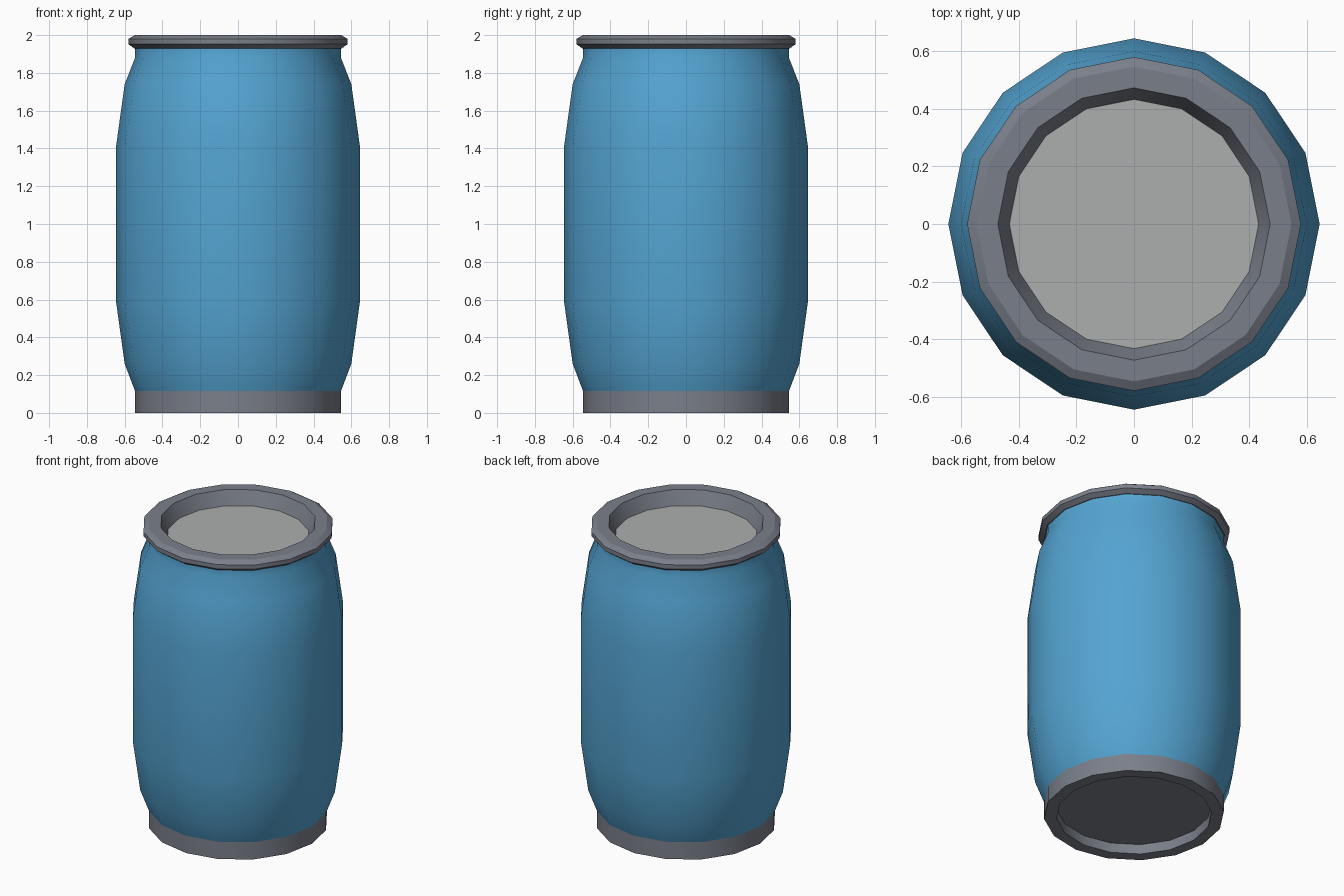
import bpy, bmesh, math

if "Cube" in bpy.data.objects:
    bpy.data.objects.remove(bpy.data.objects["Cube"])

SIDES = 16


def material(name, rgb):
    def lin(c):
        c /= 255
        return c / 12.92 if c <= 0.04045 else ((c + 0.055) / 1.055) ** 2.4
    m = bpy.data.materials.new(name)
    m.diffuse_color = (*[lin(c) for c in rgb], 1)
    m.use_nodes = True
    m.node_tree.nodes["Principled BSDF"].inputs["Base Color"].default_value = m.diffuse_color
    return m


def lathe(name, profile, mat, cap_start=False, cap_end=False):
    """Spin (radius, z) points, listed so that faces point outwards."""
    bm = bmesh.new()
    rings = []
    for r, z in profile:
        rings.append([bm.verts.new((r * math.cos(2 * math.pi * i / SIDES),
                                    r * math.sin(2 * math.pi * i / SIDES), z))
                      for i in range(SIDES)])
    for a, b in zip(rings, rings[1:]):
        for i in range(SIDES):
            j = (i + 1) % SIDES
            bm.faces.new((a[i], a[j], b[j], b[i]))
    if cap_start:
        bm.faces.new(rings[0][::-1])
    if cap_end:
        bm.faces.new(rings[-1])
    me = bpy.data.meshes.new(name)
    bm.to_mesh(me)
    bm.free()
    me.materials.append(mat)
    ob = bpy.data.objects.new(name, me)
    bpy.context.collection.objects.link(ob)
    bpy.ops.object.select_all(action='DESELECT')
    ob.select_set(True)
    bpy.context.view_layer.objects.active = ob
    bpy.ops.object.shade_smooth_by_angle(angle=math.radians(30))
    return ob


blue = material("blue plastic", (84, 164, 210))
grey = material("dark grey metal", (122, 127, 138))
pale = material("pale grey lid", (172, 175, 174))

# Base band with recessed underside
lathe("base_band", [(0.47, 0.065), (0.47, 0), (0.545, 0), (0.545, 0.115)],
      grey, cap_start=True)

# Bulging barrel body
lathe("barrel_body", [(0.545, 0.115), (0.60, 0.26), (0.645, 0.585),
                      (0.645, 1.415), (0.60, 1.74), (0.545, 1.88),
                      (0.545, 1.935)], blue)

# Clamp rim with bevelled edge and sloping inner wall
lathe("top_rim", [(0.54, 1.93), (0.55, 1.93), (0.58, 1.952), (0.58, 1.98),
                  (0.547, 2.0), (0.473, 2.0), (0.433, 1.91)], grey)

# Sunken lid disc
lathe("lid_disc", [(0.433, 1.91)], pale, cap_end=True)
